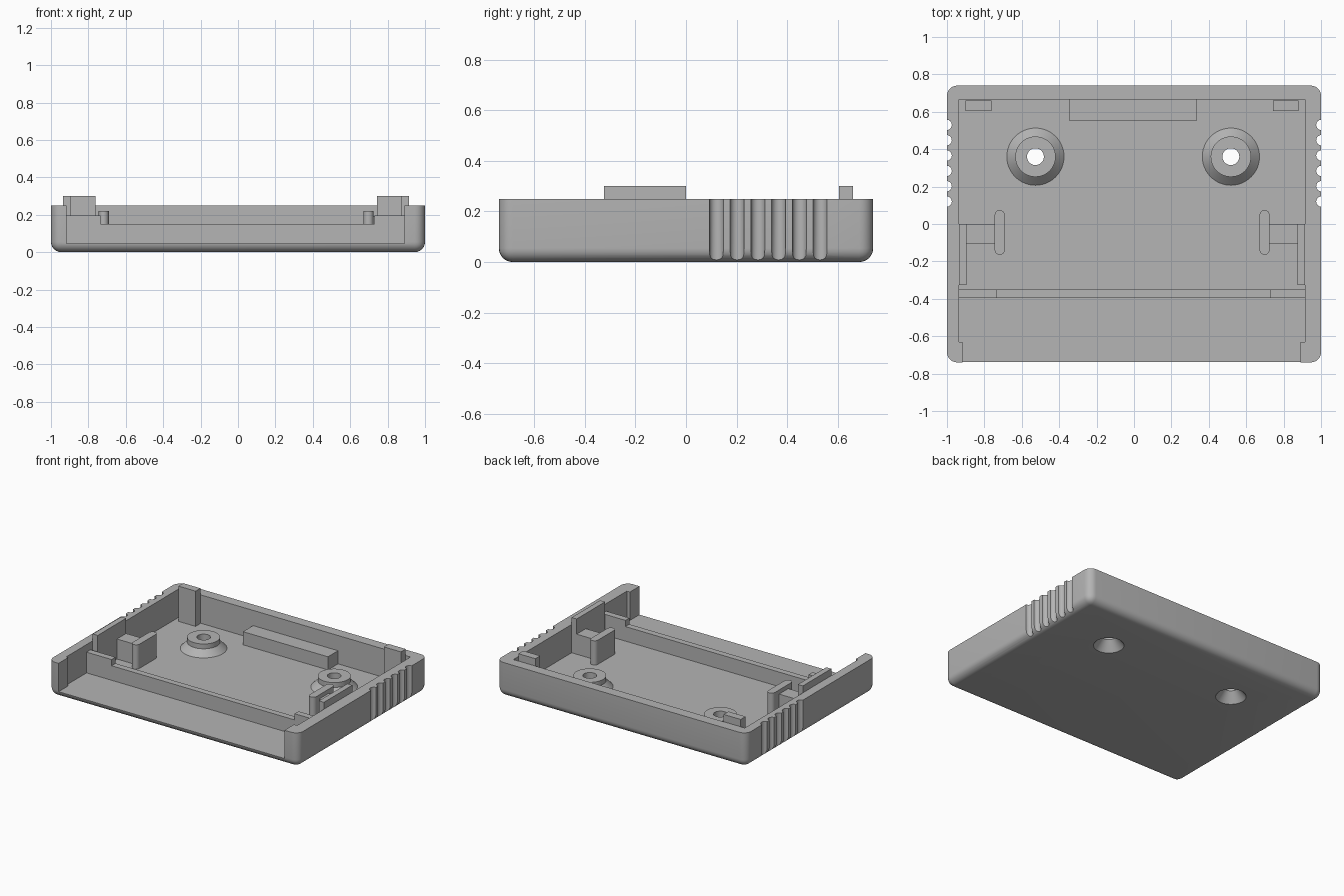
import bpy
import bmesh
import math
from mathutils import Matrix, Vector

cube = bpy.data.objects.get("Cube")
if cube:
    bpy.data.objects.remove(cube, do_unlink=True)

grey = bpy.data.materials.new("plain grey")
grey.use_nodes = True
colour = (0.46, 0.46, 0.46, 1)
grey.diffuse_color = colour
grey.node_tree.nodes["Principled BSDF"].inputs["Base Color"].default_value = colour

FLOOR, RIM = 0.045, 0.25
LEFT, RIGHT, BACK, FRONT = -0.935, 0.915, 0.665, -0.74   # inside faces of the tray


def finish(name, bm):
    bmesh.ops.recalc_face_normals(bm, faces=bm.faces)
    mesh = bpy.data.meshes.new(name)
    bm.to_mesh(mesh)
    bm.free()
    mesh.materials.append(grey)
    obj = bpy.data.objects.new(name, mesh)
    bpy.context.collection.objects.link(obj)
    return obj


def add_box(bm, x0, x1, y0, y1, z0, z1):
    size = Vector((x1 - x0, y1 - y0, z1 - z0))
    mid = Vector((x0 + x1, y0 + y1, z0 + z1)) / 2
    return bmesh.ops.create_cube(bm, size=1, matrix=Matrix.Translation(mid) @ Matrix.Diagonal(size).to_4x4())


def box(name, *limits):
    bm = bmesh.new()
    add_box(bm, *limits)
    return finish(name, bm)


def prism(name, outline, z0, z1):
    bm = bmesh.new()
    face = bm.faces.new([bm.verts.new((x, y, z0)) for x, y in outline])
    top = bmesh.ops.extrude_face_region(bm, geom=[face])["geom"]
    for v in top:
        if isinstance(v, bmesh.types.BMVert):
            v.co.z = z1
    return finish(name, bm)


def lathe(name, profile, x, y, steps=48):
    bm = bmesh.new()
    rings = [[bm.verts.new((x + r * math.cos(math.tau * i / steps),
                            y + r * math.sin(math.tau * i / steps), z))
              for i in range(steps)] for r, z in profile]
    for a, b in zip(rings, rings[1:] + rings[:1]):
        for i in range(steps):
            j = (i + 1) % steps
            bm.faces.new((a[i], a[j], b[j], b[i]))
    return finish(name, bm)


def circle(x, y, r, steps):
    return [(x + r * math.cos(math.tau * i / steps), y + r * math.sin(math.tau * i / steps))
            for i in range(steps)]


def smooth(obj):
    bpy.ops.object.select_all(action="DESELECT")
    obj.select_set(True)
    bpy.context.view_layer.objects.active = obj
    bpy.ops.object.shade_smooth_by_angle(angle=math.radians(35))


# Outer block with rounded upright and lower edges, open at the top
bm = bmesh.new()
add_box(bm, -1, 1, FRONT, 0.74, 0, RIM)
edges = [e for e in bm.edges if min(v.co.z for v in e.verts) < 0.01]
bmesh.ops.bevel(bm, geom=edges, offset=0.055, segments=6, profile=0.5, affect="EDGES")
tray = finish("tray", bm)

# Cutters for the pocket, front opening, side grips and screw holes
cutters = [
    box("pocket_cutter", LEFT, RIGHT, -0.63, BACK, FLOOR, 0.4),
    box("opening_cutter", -0.918, 0.89, -0.9, -0.6, FLOOR, 0.4),
]
for side in (-1, 1):
    for i in range(6):
        y = 0.12 + i * 0.082
        cutters.append(prism("grip_cutter", circle(side * 1.002, y, 0.028, 16), -0.1, 0.4))
BOSSES = {"right": (-0.527, 0.36), "left": (0.518, 0.36)}
for x, y in BOSSES.values():
    cutters.append(prism("hole_cutter", circle(x, y, 0.1, 48), -0.1, 0.1))

for cutter in cutters:
    cutter.hide_render = True
    mod = tray.modifiers.new("cut", "BOOLEAN")
    mod.object = cutter
    mod.operation = "DIFFERENCE"
    mod.solver = "EXACT"
bpy.context.view_layer.update()
cut_mesh = bpy.data.meshes.new_from_object(tray.evaluated_get(bpy.context.evaluated_depsgraph_get()))
tray.modifiers.clear()
tray.data = cut_mesh
for cutter in cutters:
    bpy.data.objects.remove(cutter, do_unlink=True)
smooth(tray)

# Screw bosses with a countersink underneath
for side, (x, y) in BOSSES.items():
    boss = lathe(side + "_screw_boss",
                 [(0.1, 0), (0.1, FLOOR), (0.153, FLOOR), (0.108, 0.09), (0.108, 0.125),
                  (0.045, 0.125), (0.045, 0.07)], x, y)
    smooth(boss)

# Cross wall with raised ends, and the ledge on the back wall
box("cross_wall", LEFT, RIGHT, -0.395, -0.35, FLOOR, 0.15)
box("right_cross_wall_end", LEFT, -0.735, -0.395, -0.35, 0.15, 0.195)
box("left_cross_wall_end", 0.73, RIGHT, -0.395, -0.35, 0.15, 0.195)
box("back_ledge", -0.345, 0.335, 0.55, BACK, FLOOR, 0.14)

# Locating tabs, brackets and round-ended posts on both sides
for name, wall, s in (("right", LEFT, 1), ("left", RIGHT, -1)):
    def span(a, b):
        return sorted((wall + s * a, wall + s * b))
    box(name + "_side_tab", *span(0, 0.04), -0.325, 0, FLOOR, 0.3)
    box(name + "_back_tab", *span(0.035, 0.172), 0.605, 0.66, FLOOR, 0.3)
    box(name + "_bracket", *span(0.04, 0.2), -0.105, 0, FLOOR, 0.19)
    mid, r = wall + s * 0.217, 0.027
    ends = [(mid + r * math.cos(math.pi * i / 8), (0.048 if i <= 8 else -0.138) + r * math.sin(math.pi * i / 8))
            for i in range(9)]
    ends += [(mid - r * math.cos(math.pi * i / 8), -0.138 - r * math.sin(math.pi * i / 8)) for i in range(9)]
    smooth(prism(name + "_post", ends, FLOOR, 0.22))
